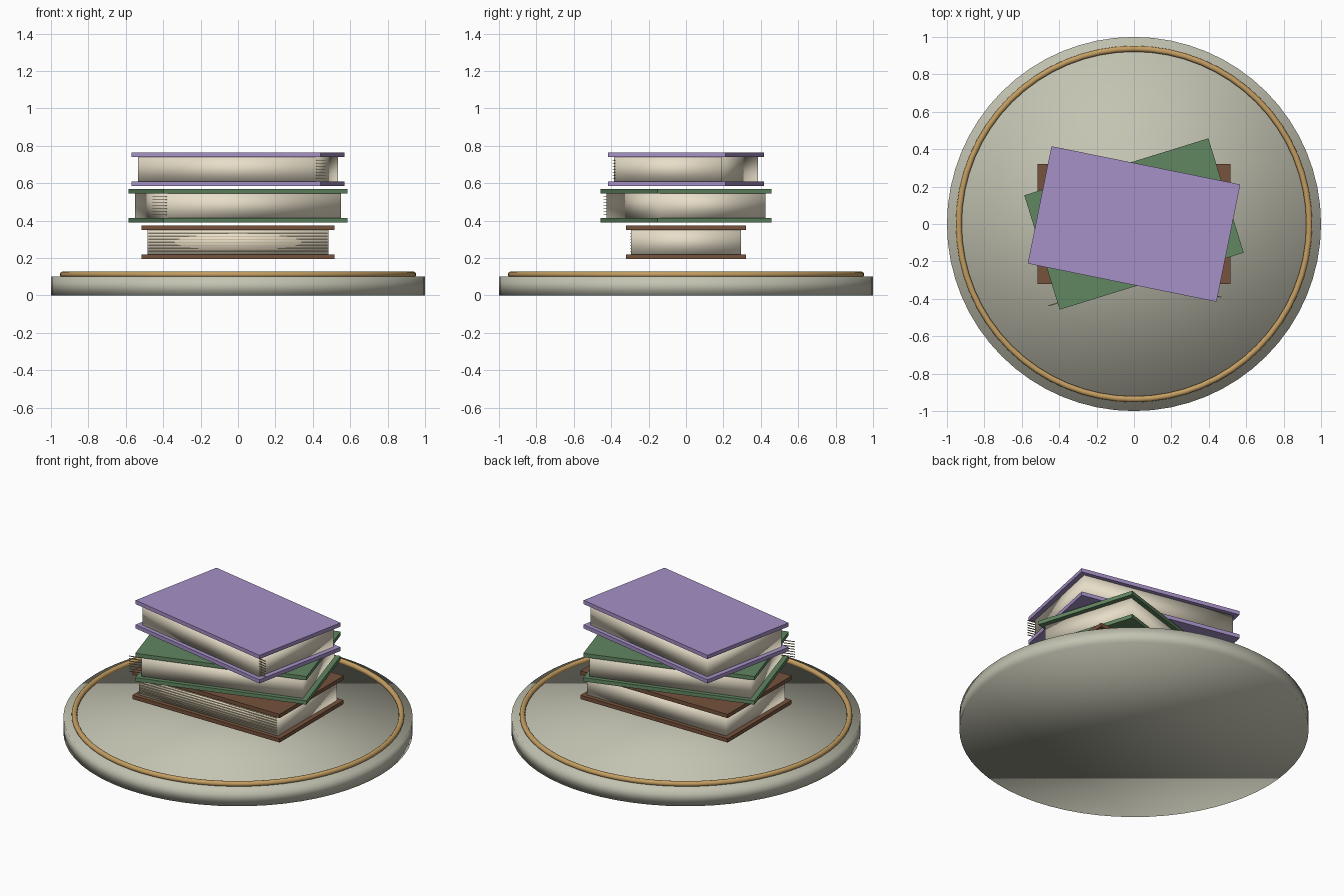
import bpy, math
from mathutils import Matrix

if "Cube" in bpy.data.objects:
    bpy.data.objects.remove(bpy.data.objects["Cube"])


def material(name, rgb):
    m = bpy.data.materials.new(name)
    m.diffuse_color = (*rgb, 1)
    m.use_nodes = True
    m.node_tree.nodes["Principled BSDF"].inputs["Base Color"].default_value = m.diffuse_color
    return m


STONE = material("grey stone", (0.55, 0.55, 0.45))
GOLD = material("antique gold", (0.55, 0.34, 0.12))
PAPER = material("cream paper", (0.80, 0.73, 0.58))
LINE = material("tan page line", (0.52, 0.40, 0.22))
BROWN = material("brown cover", (0.18, 0.085, 0.045))
GREEN = material("green cover", (0.12, 0.24, 0.12))
PURPLE = material("purple cover", (0.38, 0.28, 0.57))


def finish(name, mat, smooth=False):
    ob = bpy.context.object
    ob.name = name
    ob.data.materials.append(mat)
    if smooth:
        bpy.ops.object.shade_smooth()
    return ob


def box(name, size, loc, angle, mat, smooth=False):
    bpy.ops.mesh.primitive_cube_add(size=1, location=loc, rotation=(0, 0, angle))
    ob = finish(name, mat, smooth)
    ob.data.transform(Matrix.Diagonal((*size, 1)))
    return ob


def book(name, z, angle, mat):
    cover, height = 0.024, 0.178
    # two cover boards
    box(name + "_bottom_cover", (1.03, 0.64, cover), (0, 0, z + cover / 2), angle, mat)
    box(name + "_top_cover", (1.03, 0.64, cover), (0, 0, z + height - cover / 2), angle, mat)
    # page block
    box(name + "_pages", (0.97, 0.588, height - 2 * cover),
        (0, 0, z + height / 2), angle, PAPER, True)
    # thin page lines, slipping past the corner on the turned books
    for i in range(7):
        box(f"{name}_page_line_{i + 1}", (0.955, 0.006, 0.003),
            (0, -0.296, z + height / 2 + (i - 3) * 0.016), angle, LINE)


# round base with inlaid ring
bpy.ops.mesh.primitive_cylinder_add(vertices=64, radius=1, depth=0.1, location=(0, 0, 0.05))
finish("round_base", STONE, True)
bpy.ops.mesh.primitive_torus_add(major_radius=0.937, minor_radius=0.016, major_segments=64,
                                 minor_segments=12, location=(0, 0, 0.112))
finish("base_ring", GOLD, True)

# floating stack of books
book("lower_book", 0.196, 0, BROWN)
book("middle_book", 0.391, 0.3, GREEN)
book("upper_book", 0.586, -0.2, PURPLE)
